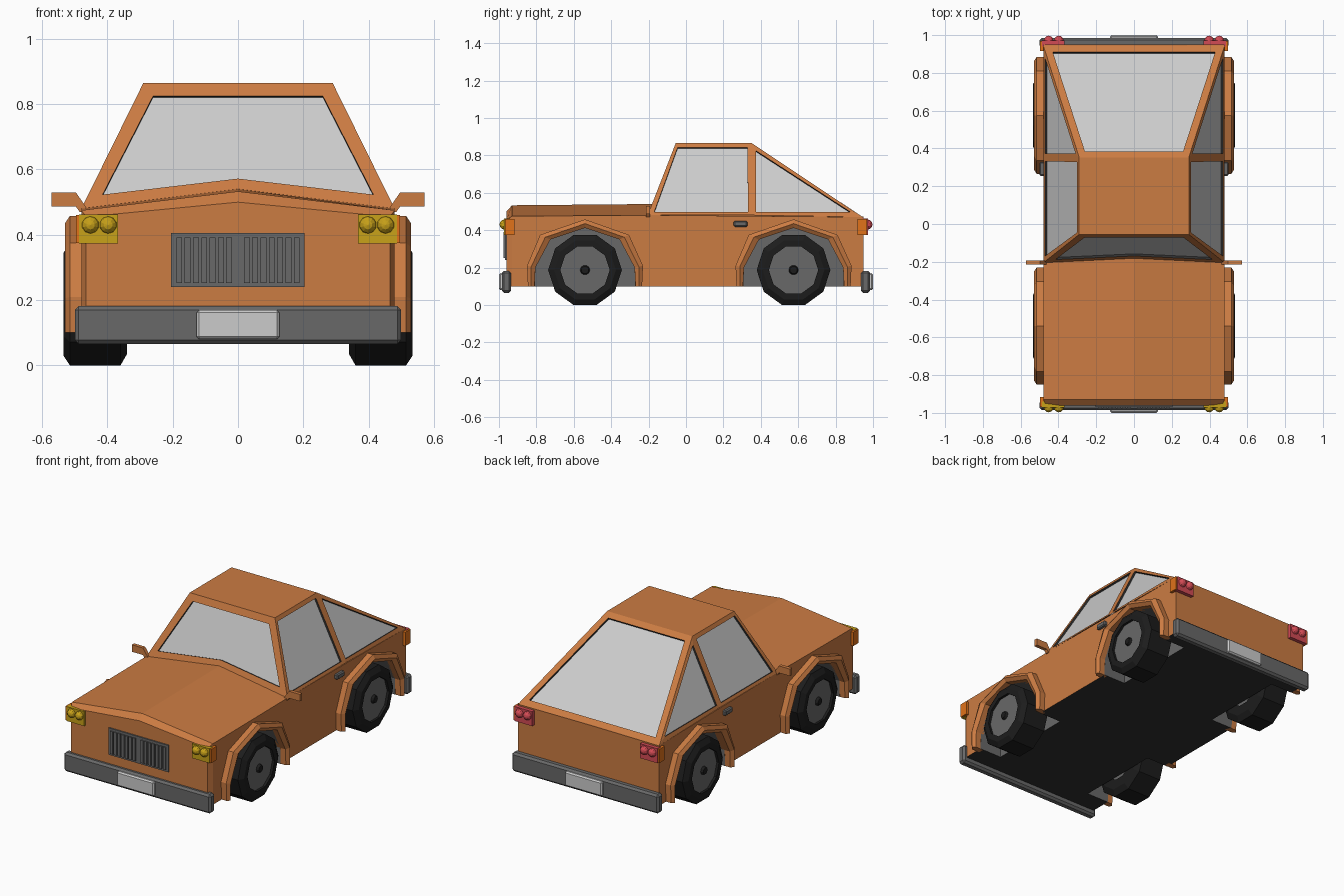
import bpy, bmesh, math
from mathutils import Vector, Matrix

if "Cube" in bpy.data.objects:
    bpy.data.objects.remove(bpy.data.objects["Cube"])


def mat(name, r, g, b):
    m = bpy.data.materials.new(name)
    m.diffuse_color = (r, g, b, 1)
    m.use_nodes = True
    m.node_tree.nodes["Principled BSDF"].inputs["Base Color"].default_value = m.diffuse_color
    return m


PAINT = mat("paint", 0.6, 0.2, 0.055)
GREY = mat("grey", 0.14, 0.14, 0.14)
DARK = mat("dark", 0.03, 0.03, 0.03)
RUBBER = mat("rubber", 0.012, 0.012, 0.012)
GLASS = mat("glass", 0.55, 0.55, 0.55)
YELLOW = mat("yellow", 0.58, 0.36, 0.01)
RED = mat("red", 0.65, 0.07, 0.09)
AMBER = mat("amber", 0.75, 0.17, 0.01)


def finish(name, bm, mats, mirror=False):
    bmesh.ops.remove_doubles(bm, verts=bm.verts, dist=0.0005)
    bmesh.ops.recalc_face_normals(bm, faces=bm.faces)
    me = bpy.data.meshes.new(name)
    bm.to_mesh(me)
    bm.free()
    for m in mats:
        me.materials.append(m)
    ob = bpy.data.objects.new(name, me)
    bpy.context.collection.objects.link(ob)
    if mirror:
        mod = ob.modifiers.new("mirror", 'MIRROR')
        mod.use_mirror_merge = False
    return ob


def loft(bm, sections, cap=True, wrap=False):
    """Skin closed cross-sections; wrap joins the last to the first."""
    rings = [[bm.verts.new(p) for p in s] for s in sections]
    n = len(rings[0])
    pairs = list(zip(rings, rings[1:])) + ([(rings[-1], rings[0])] if wrap else [])
    for a, b in pairs:
        for i in range(n):
            j = (i + 1) % n
            bm.faces.new((a[i], a[j], b[j], b[i]))
    if cap:
        bm.faces.new(rings[0])
        bm.faces.new(rings[-1])


def add_box(bm, x, y, z, bevel=0):
    size = Vector((x[1] - x[0], y[1] - y[0], z[1] - z[0]))
    mid = Vector((x[0] + x[1], y[0] + y[1], z[0] + z[1])) / 2
    r = bmesh.ops.create_cube(bm, size=1, matrix=Matrix.Translation(mid) @ Matrix.Diagonal((*size, 1)))
    if bevel:
        edges = list({e for v in r["verts"] for e in v.link_edges})
        bmesh.ops.bevel(bm, geom=edges, offset=bevel, segments=1, affect='EDGES')


def box(name, x, y, z, m, bevel=0, mirror=False):
    bm = bmesh.new()
    add_box(bm, x, y, z, bevel)
    return finish(name, bm, [m], mirror)


# Lower body with a creased bonnet
bm = bmesh.new()
loft(bm, [[(-w, y, 0.1), (w, y, 0.1), (w, y, s), (0, y, c), (-w, y, s)]
          for y, w, s, c in ((-0.96, 0.465, 0.455, 0.5), (-0.93, 0.48, 0.475, 0.533),
                             (-0.16, 0.48, 0.48, 0.54), (0.95, 0.48, 0.47, 0.472))])
for f in bm.faces:
    if f.calc_center_median().z < 0.101:
        f.material_index = 1
body = finish("body", bm, [PAINT, DARK])

# Wheel arches, wheel wells and wheels
INNER = [(-.27, .09), (-.265, .2), (-.185, .35), (0, .412), (.185, .35), (.265, .2), (.27, .09)]
OUTER = [(-.305, .1), (-.31, .21), (-.24, .375), (0, .458), (.235, .375), (.31, .21), (.305, .1)]
WHEEL_R = 0.197
TYRE = [(.535, .132), (.535, .165), (.515, WHEEL_R), (.36, WHEEL_R), (.34, .16), (.34, .1), (.515, .1), (.515, .132)]


def disc(bm, y, x0, x1, r0, r1, n):
    a = [2 * math.pi * i / n for i in range(n)]
    loft(bm, [[(x, y + r * math.cos(t), .187 + r * math.sin(t)) for t in a] for x, r in ((x0, r0), (x1, r1))])


for side, cy in (("front", -0.54), ("rear", 0.575)):
    bm = bmesh.new()
    loft(bm, [[(x, cy + y, z if z > .1 else .05) for y, z in INNER] for x in (0.33, 0.6)])
    cutter = finish(side + "_well_cutter", bm, [GREY], True)
    cutter.hide_render = True
    cutter.hide_set(True)
    cut = body.modifiers.new(side + "_wells", 'BOOLEAN')
    cut.operation, cut.object, cut.solver = 'DIFFERENCE', cutter, 'EXACT'
    cut.material_mode = 'TRANSFER'

    bm = bmesh.new()
    sections = []
    for (iy, iz), (oy, oz) in zip(INNER, OUTER):
        iz = max(iz, 0.1)
        my, mz = (iy + oy) / 2, (iz + oz) / 2
        sections.append([(0.46, cy + iy, iz), (0.515, cy + iy, iz), (0.53, cy + my, mz),
                         (0.515, cy + oy, oz), (0.46, cy + oy, oz)])
    loft(bm, sections)
    finish(side + "_wheel_arch", bm, [PAINT], True)

    bm = bmesh.new()
    loft(bm, [[(x, cy + r * math.cos(t), .187 + r * math.sin(t)) for x, r in TYRE]
              for t in (i * math.pi / 5 for i in range(10))], cap=False, wrap=True)
    finish(side + "_tyre", bm, [RUBBER], True)
    bm = bmesh.new()
    disc(bm, cy, 0.345, 0.52, 0.133, 0.133, 10)
    finish(side + "_rim", bm, [GREY], True)
    bm = bmesh.new()
    disc(bm, cy, 0.515, 0.535, 0.028, 0.02, 10)
    finish(side + "_hub_cap", bm, [RUBBER], True)

# Cabin: each window is a frame, a recess and a pane
bm = bmesh.new()


def window(outer, inner, depth=0.012):
    o, i = [Vector(p) for p in outer], [Vector(p) for p in inner]
    n = (o[1] - o[0]).cross(o[-1] - o[0]).normalized()
    if n.dot(Vector((0, 0.2, 0.5)) - o[0]) < 0:
        n.negate()
    rings = [[bm.verts.new(p) for p in r] for r in (o, i, [p + n * depth for p in i])]
    for k in range(2):
        for a in range(len(o)):
            b = (a + 1) % len(o)
            f = bm.faces.new((rings[k][a], rings[k][b], rings[k + 1][b], rings[k + 1][a]))
            f.material_index = k
    bm.faces.new(rings[2]).material_index = 2


def on_front(x, z):
    return (x, -0.205 + (z - 0.48) * 0.39, z)


def on_rear(x, y):
    return (x, y, 0.865 - (y - 0.352) * 0.666)


window([on_front(*p) for p in ((-.48, .48), (0, .54), (.48, .48), (.29, .865), (-.29, .865))],
       [on_front(*p) for p in ((-.415, .523), (0, .572), (.415, .523), (.26, .825), (-.26, .825))])
window([on_rear(*p) for p in ((-.48, .945), (.48, .945), (.29, .352), (-.29, .352))],
       [on_rear(*p) for p in ((-.43, .91), (.43, .91), (.26, .385), (-.26, .385))])
for s in (-1, 1):
    def on_side(y, z):
        return (s * (0.48 - (z - 0.48) * 0.4935), y, z)
    window([on_side(-.205, .48), on_side(.352, .48), on_side(.352, .865), on_side(-.055, .865)],
           [on_side(-.17, .497), on_side(.332, .497), on_side(.328, .842), on_side(-.045, .842)])
    window([on_side(.352, .48), (s * .48, .945, .47), on_side(.352, .865)],
           [on_side(.374, .497), on_side(.88, .497), on_side(.374, .825)])
bm.faces.new([bm.verts.new(p) for p in ((-.29, -.055, .865), (.29, -.055, .865), (.29, .352, .865), (-.29, .352, .865))])
finish("cabin", bm, [PAINT, DARK, GLASS])

# Bumpers, number plates and lamp clusters at both ends
for side, d, colour in (("front", -1, YELLOW), ("rear", 1, RED)):
    def span(a, b):
        return tuple(sorted((d * a, d * b)))
    box(side + "_bumper", (-.5, .5), span(.935, .985), (.065, .182), GREY, 0.012)
    box(side + "_plate", (-.127, .127), span(.97, 1.0), (.08, .17), GLASS, 0.008)
    box(side + "_lamp_panel", (.367, .487), span(.94, .972), (.373, .462), colour, 0, True)
    box(side + "_side_marker", (.45, .497), span(.917, .968), (.375, .46), AMBER, 0, True)
    bm = bmesh.new()
    for x in (.398, .452):
        bmesh.ops.create_uvsphere(bm, u_segments=10, v_segments=6, radius=0.027,
                                  matrix=Matrix.Translation((x, d * .97, .43)) @ Matrix.Rotation(math.pi / 2, 4, 'X'))
    finish(side + "_lamps", bm, [colour], True)

# Grille with vertical slats
box("grille", (-.205, .203), (-.968, -.94), (.24, .405), GREY)
bm = bmesh.new()
for i in range(7):
    x = 0.018 + i * 0.0255
    add_box(bm, (x, x + .018), (-.975, -.96), (.252, .391))
finish("grille_slats", bm, [GREY], True)

# Wing mirrors and door handles
bm = bmesh.new()
loft(bm, [[(x, y, z) for x, z in ((.455, .47), (.485, .47), (.497, .487), (.572, .487), (.572, .53), (.497, .53))]
          for y in (-.215, -.193)])
finish("wing_mirror", bm, [PAINT], True)
box("door_handle", (.47, .5), (.255, .328), (.418, .45), GREY, 0.006, True)
